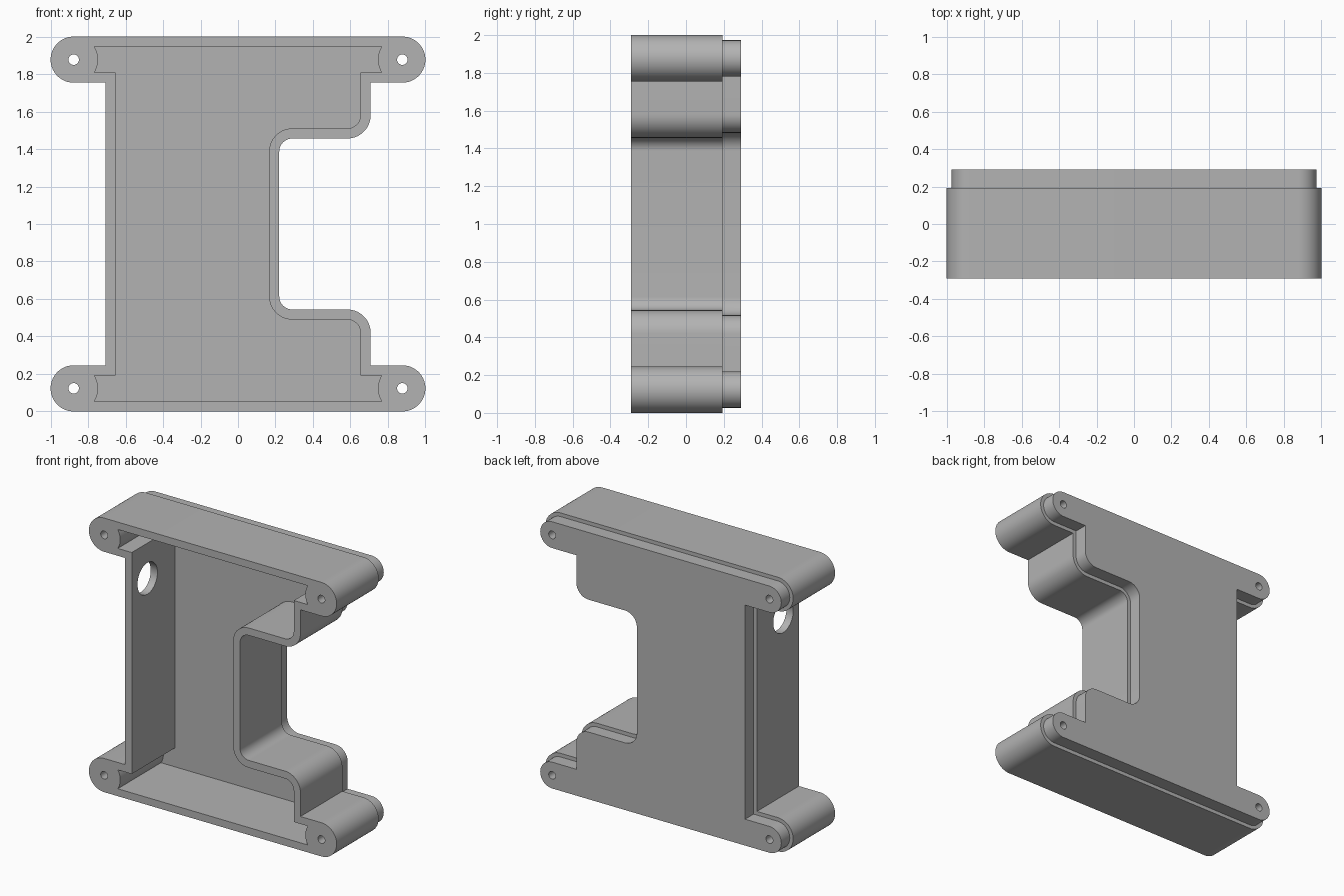
import bpy, bmesh, math
from mathutils import Vector

cube = bpy.data.objects.get("Cube")
if cube:
    bpy.data.objects.remove(cube, do_unlink=True)

FRONT, STEP, FLOOR, BACK = -0.291, 0.193, 0.207, 0.291
LUG = 0.123          # lug radius
LUG_X = 1 - LUG      # lug centre
WALL = 0.054
POST = 0.13          # radius of the screw posts inside the cavity


def mirror_z(corners):
    return [(x, 2 - z, r) for x, z, r in reversed(corners)]


def lug_end(d, cavity):
    """Lower right end of the outline, running upward."""
    if not cavity:
        return [(1 - d, d, LUG - d), (1 - d, 2 * LUG - d, LUG - d)]
    reach = math.asin((LUG - d) / POST)
    return [(LUG_X - POST * math.cos(t), LUG + POST * math.sin(t), 0)
            for t in (reach * (i / 6 - 1) for i in range(13))]


def outline(d, cavity=False):
    """Rounded outline of the case, inset by d."""
    side = 0.708 - d
    lower = lug_end(d, cavity) + [(side, 2 * LUG - d, 0)]
    notch = [(side, 0.544 - d, 0.125 - d), (0.22 - d, 0.544 - d, 0.07 + d)]
    right = lower + notch + mirror_z(lower + notch)
    left = [(-x, z, r) for x, z, r in reversed(lower + mirror_z(lower))]
    return fillet(right + left)


def fillet(corners, steps=14):
    """Round every square corner that has a radius."""
    points = []
    for i, (x, z, r) in enumerate(corners):
        p = Vector((x, z))
        if r == 0:
            points.append(p)
            continue
        u = (Vector(corners[i - 1][:2]) - p).normalized()
        v = (Vector(corners[(i + 1) % len(corners)][:2]) - p).normalized()
        centre = p + (u + v) * r
        for k in range(steps + 1):
            a = math.pi / 2 * k / steps
            q = centre - v * r * math.cos(a) - u * r * math.sin(a)
            if not points or (q - points[-1]).length > 1e-4:
                points.append(q)
    return points


def prism(name, points, y0, y1):
    bm = bmesh.new()
    face = bm.faces.new([bm.verts.new((p.x, y0, p.y)) for p in points])
    ext = bmesh.ops.extrude_face_region(bm, geom=[face])
    moved = [g for g in ext["geom"] if isinstance(g, bmesh.types.BMVert)]
    bmesh.ops.translate(bm, verts=moved, vec=(0, y1 - y0, 0))
    bmesh.ops.recalc_face_normals(bm, faces=bm.faces)
    mesh = bpy.data.meshes.new(name)
    bm.to_mesh(mesh)
    bm.free()
    obj = bpy.data.objects.new(name, mesh)
    bpy.context.collection.objects.link(obj)
    return obj


def rod(name, radius, depth, location, rotation):
    bpy.ops.mesh.primitive_cylinder_add(vertices=40, radius=radius, depth=depth,
                                        location=location, rotation=rotation)
    bpy.context.object.name = name
    return bpy.context.object


def combine(target, tool, operation):
    tool.hide_render = True
    mod = target.modifiers.new("combine", "BOOLEAN")
    mod.operation, mod.solver, mod.object = operation, "EXACT", tool
    bpy.context.view_layer.objects.active = target
    bpy.ops.object.modifier_apply(modifier=mod.name)
    bpy.data.objects.remove(tool, do_unlink=True)


# Case body with the stepped back lip
case = prism("case_shell", outline(0), FRONT, STEP)
combine(case, prism("back_lip", outline(WALL / 2), 0, BACK), "UNION")

# Open front cavity
combine(case, prism("cavity_cutter", outline(WALL, True), FRONT - 0.1, FLOOR), "DIFFERENCE")

# Screw holes through the four lugs
for x in (-LUG_X, LUG_X):
    for z in (LUG, 2 - LUG):
        combine(case, rod("screw_cutter", 0.028, 1, (x, 0, z), (math.pi / 2, 0, 0)), "DIFFERENCE")

# Cable hole in the right wall
combine(case, rod("cable_cutter", 0.115, 0.2, (-0.68, -0.11, 1.55), (0, math.pi / 2, 0)), "DIFFERENCE")

# Grey plastic
grey = bpy.data.materials.new("grey_plastic")
grey.use_nodes = True
colour = (0.45, 0.45, 0.45, 1)
grey.diffuse_color = colour
grey.node_tree.nodes["Principled BSDF"].inputs["Base Color"].default_value = colour
case.data.materials.clear()
case.data.materials.append(grey)
for poly in case.data.polygons:
    poly.material_index = 0

bpy.ops.object.select_all(action="DESELECT")
case.select_set(True)
bpy.context.view_layer.objects.active = case
bpy.ops.object.shade_smooth_by_angle(angle=math.radians(30))
